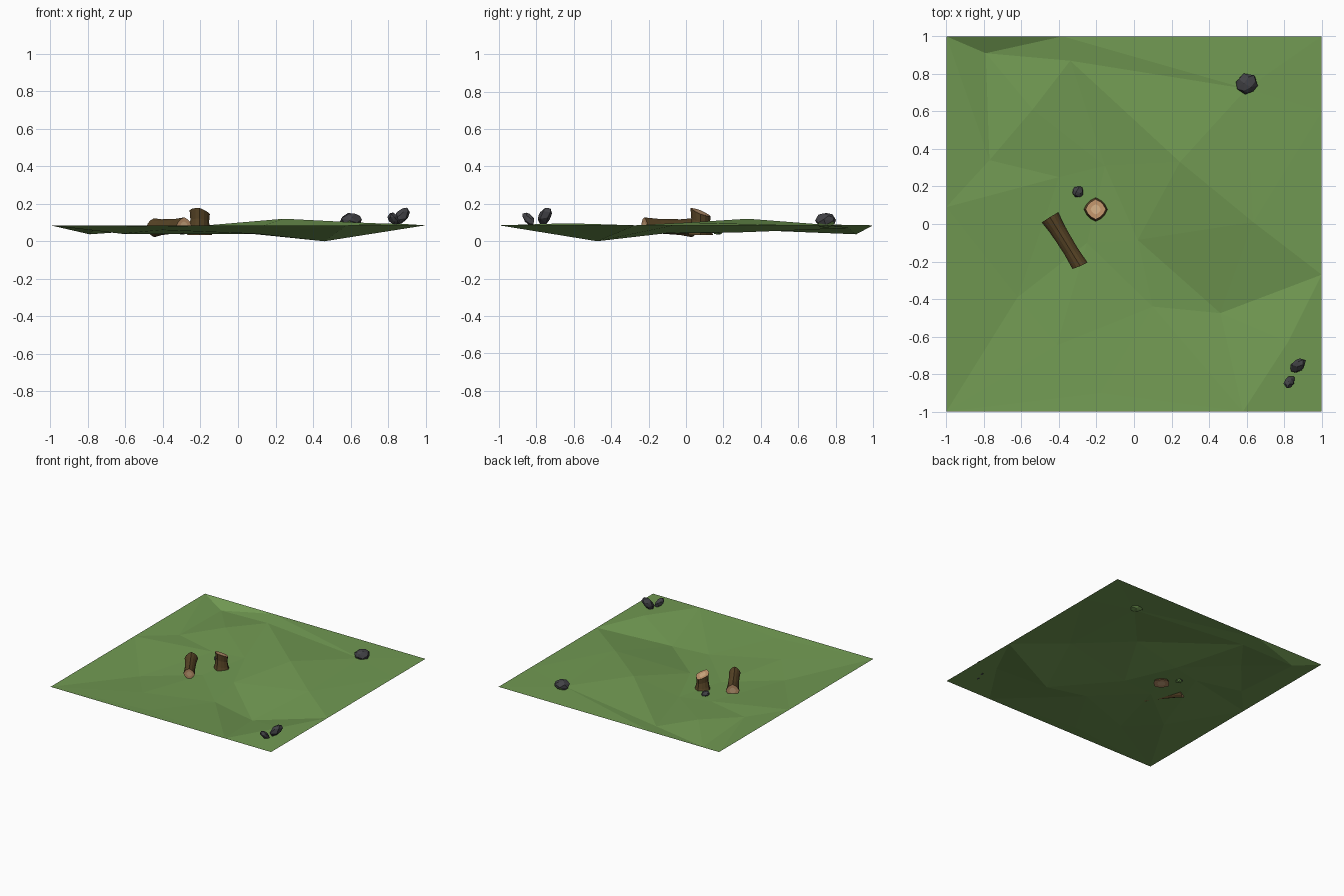
import bpy, bmesh, math, random
from mathutils import Vector, Matrix
from mathutils.geometry import delaunay_2d_cdt

if "Cube" in bpy.data.objects:
    bpy.data.objects.remove(bpy.data.objects["Cube"])

random.seed(4)


def material(name, rgb):
    m = bpy.data.materials.new(name)
    m.diffuse_color = (*rgb, 1)
    m.use_nodes = True
    m.node_tree.nodes["Principled BSDF"].inputs["Base Color"].default_value = m.diffuse_color
    return m


grass = material("grass green", (0.165, 0.32, 0.085))
bark = material("bark brown", (0.10, 0.06, 0.02))
cut = material("cut wood tan", (0.50, 0.28, 0.14))
core = material("wood core light", (0.62, 0.40, 0.22))
stone = material("stone dark grey", (0.055, 0.055, 0.062))


def finish(bm, name, mats):
    me = bpy.data.meshes.new(name)
    bm.to_mesh(me)
    bm.free()
    for m in mats:
        me.materials.append(m)
    ob = bpy.data.objects.new(name, me)
    bpy.context.collection.objects.link(ob)
    return ob


# Uneven ground sheet: flat rim, faceted interior
RIM = 0.085
rim = [(-1, -1), (0.58, -1), (1, -1), (1, -0.27), (1, 0.6), (1, 1), (-0.38, 1), (-1, 1), (-1, 0.09)]
inner = [(-0.79, 0.91, 0.037), (-0.34, 0.87, 0.07), (-0.77, 0.34, 0.06), (-0.54, 0.61, 0.08),
         (-0.4, 0.25, 0.055), (-0.155, 0.31, 0.048), (0.245, 0.33, 0.12), (0.635, 0.01, 0.1),
         (0.02, -0.085, 0.045), (0.1, -0.44, 0.04), (0.46, -0.475, 0.0), (-0.62, -0.39, 0.04),
         (-0.41, -0.645, 0.06), (0.82, -0.63, 0.096), (-0.18, -0.9, 0.075), (-0.25, -0.1, 0.04),
         (0.6, 0.72, 0.09)]
pts = [(x, y, RIM) for x, y in rim] + inner
tri = delaunay_2d_cdt([Vector(p[:2]) for p in pts], [], [], 0, 1e-5)
bm = bmesh.new()
vs = [bm.verts.new((v.x, v.y, pts[src[0]][2])) for v, src in zip(tri[0], tri[3])]
for f in tri[2]:
    bm.faces.new([vs[i] for i in f])
bmesh.ops.recalc_face_normals(bm, faces=bm.faces)
if sum(f.normal.z for f in bm.faces) < 0:
    bmesh.ops.reverse_faces(bm, faces=bm.faces)
finish(bm, "ground", [grass])


def trunk(name, profile, matrix, tilt=(0, 0), sides=12, ridge=0.08):
    """Ridged bark tube along local z with ringed, cut ends."""
    bm = bmesh.new()
    h0, r0 = profile[0]
    h1, r1 = profile[-1]
    ends = (0.8, 0.5)
    rings = [(h0, r0 * k, cut) for k in reversed(ends)]
    rings += [(h, r, bark) for h, r in profile]
    rings += [(h1, r1 * k, cut) for k in ends]
    loops = []
    for h, r, _ in rings:
        t = (h - h0) / (h1 - h0)
        loop = []
        for i in range(sides):
            a = math.tau * i / sides
            k = r * (1 + ridge * (1 if i % 3 == 0 else -0.5))
            x, y = k * math.cos(a), k * math.sin(a)
            loop.append(bm.verts.new((x, y, h + t * (x * tilt[0] + y * tilt[1]))))
        loops.append(loop)
    last = len(rings) - 2
    for j in range(last + 1):
        for i in range(sides):
            k = (i + 1) % sides
            f = bm.faces.new((loops[j][i], loops[j][k], loops[j + 1][k], loops[j + 1][i]))
            f.material_index = 0 if 2 <= j <= last - 2 else 1
    bm.faces.new(loops[0][::-1]).material_index = 2
    bm.faces.new(loops[-1]).material_index = 2
    bm.transform(matrix)
    return finish(bm, name, [bark, cut, core])


# Standing stump with a flared foot and slanted cut
trunk("stump", [(0.0, 0.062), (0.03, 0.053), (0.075, 0.046), (0.122, 0.05)],
      Matrix.Translation((-0.204, 0.078, 0.033)), tilt=(-0.2, -0.4))

# Fallen log lying on the ground
a, b = Vector((-0.447, 0.035, 0.072)), Vector((-0.288, -0.222, 0.084))
d = b - a
L = d.length
trunk("fallen_log", [(0, 0.047), (0.25 * L, 0.039), (0.7 * L, 0.036), (L, 0.04)],
      Matrix.Translation(a) @ d.to_track_quat('Z', 'Y').to_matrix().to_4x4(), tilt=(0.15, 0.1))


def rock(name, loc, radii, axis=(0, 0, 1), moss=False, n=22):
    """Faceted stone: hull of jittered points on an ellipsoid."""
    bm = bmesh.new()
    for i in range(n):
        z = 1 - 2 * (i + 0.5) / n
        ang = i * 2.39996 + random.uniform(-0.3, 0.3)
        s = math.sqrt(1 - z * z)
        p = Vector((s * math.cos(ang), s * math.sin(ang), z)) * random.uniform(0.95, 1.08)
        bm.verts.new([c * r for c, r in zip(p, radii)])
    bmesh.ops.convex_hull(bm, input=bm.verts)
    q = Vector(axis).to_track_quat('Z', 'Y').to_matrix().to_4x4()
    bm.transform(Matrix.Translation(loc) @ q)
    bmesh.ops.recalc_face_normals(bm, faces=bm.faces)
    for f in bm.faces:
        f.material_index = int(moss and f.normal.z > 0.5)
    return finish(bm, name, [stone, grass])


# Mossy stones and bare tilted stones
rock("mossy_rock", (0.603, 0.748, 0.112), (0.06, 0.055, 0.042), moss=True)
rock("mossy_pebble", (-0.298, 0.172, 0.06), (0.03, 0.033, 0.025), moss=True)
rock("leaning_rock", (0.873, -0.754, 0.135), (0.033, 0.034, 0.06), (0.6, 0.4, 0.75))
rock("leaning_rock_small", (0.828, -0.84, 0.12), (0.027, 0.025, 0.044), (-0.4, -0.6, 0.6))
